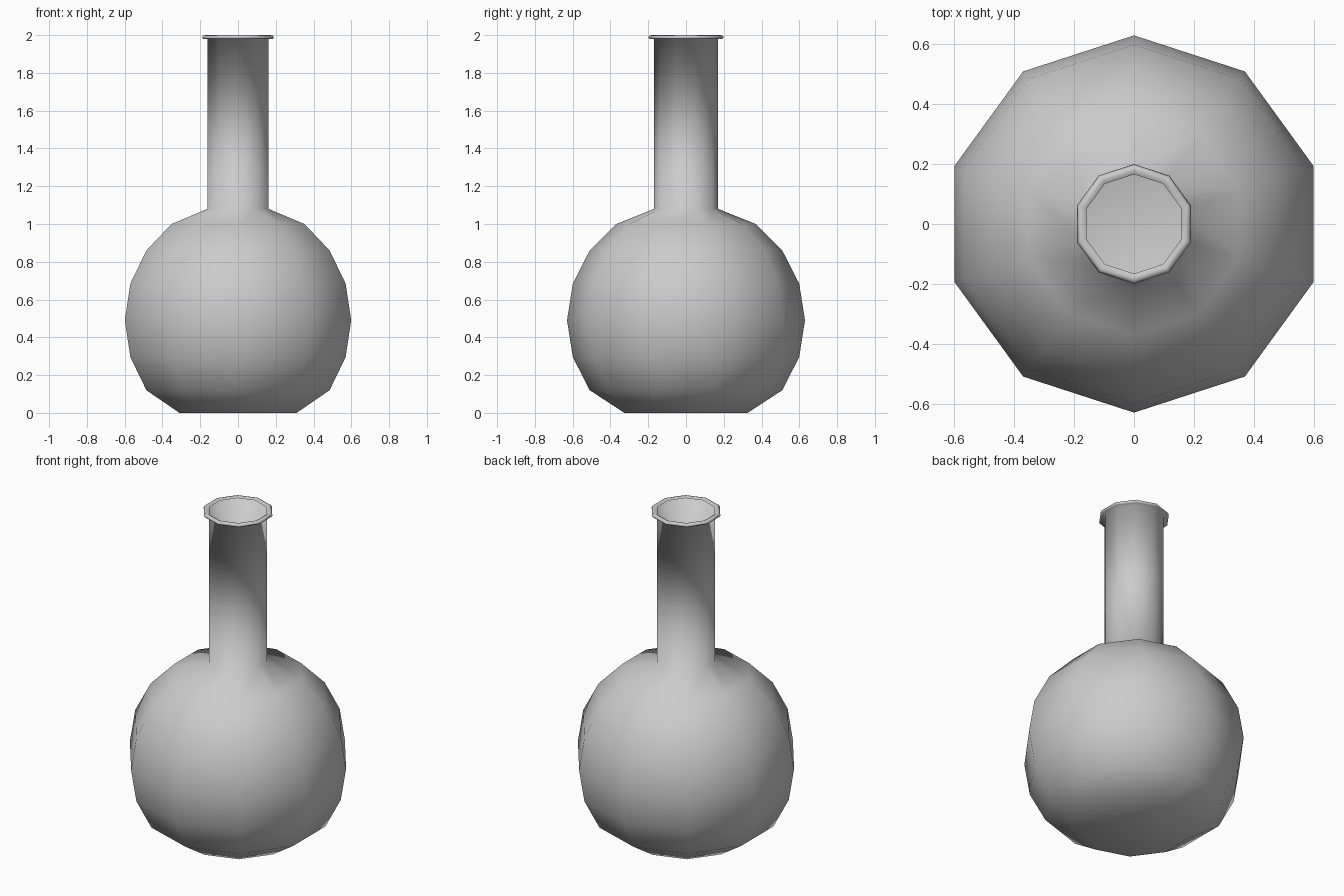
import bpy, bmesh, math

if "Cube" in bpy.data.objects:
    bpy.data.objects.remove(bpy.data.objects["Cube"])

SIDES = 10


def lathe(name, profile, cap_bottom=False):
    """Revolve (radius, height) points into a ten-sided smooth shell."""
    bm = bmesh.new()
    rings = []
    for r, z in profile:
        rings.append([bm.verts.new((r * math.cos(a), r * math.sin(a), z))
                      for a in (math.pi / 2 + math.tau * i / SIDES for i in range(SIDES))])
    for low, high in zip(rings, rings[1:]):
        for i in range(SIDES):
            j = (i + 1) % SIDES
            bm.faces.new((low[i], low[j], high[j], high[i]))
    if cap_bottom:
        bm.faces.new(rings[0][::-1])
    for f in bm.faces:
        f.smooth = True
    mesh = bpy.data.meshes.new(name)
    bm.to_mesh(mesh)
    bm.free()
    obj = bpy.data.objects.new(name, mesh)
    bpy.context.collection.objects.link(obj)
    return obj


# Round bulb with flattened base, straight open neck and rolled lip
R, CENTRE = 0.63, 0.49
bulb = [(R * math.cos(math.radians(d)), CENTRE + R * math.sin(math.radians(d)))
        for d in range(-36, 55, 18)]
neck = [(0.17, 1.08), (0.17, 1.98)]
lip = [(0.193, 1.98), (0.2, 1.987), (0.193, 1.998), (0.18, 2.0), (0.166, 1.992)]
lathe("flask", [(0.326, 0.0)] + bulb + neck + lip, cap_bottom=True)
